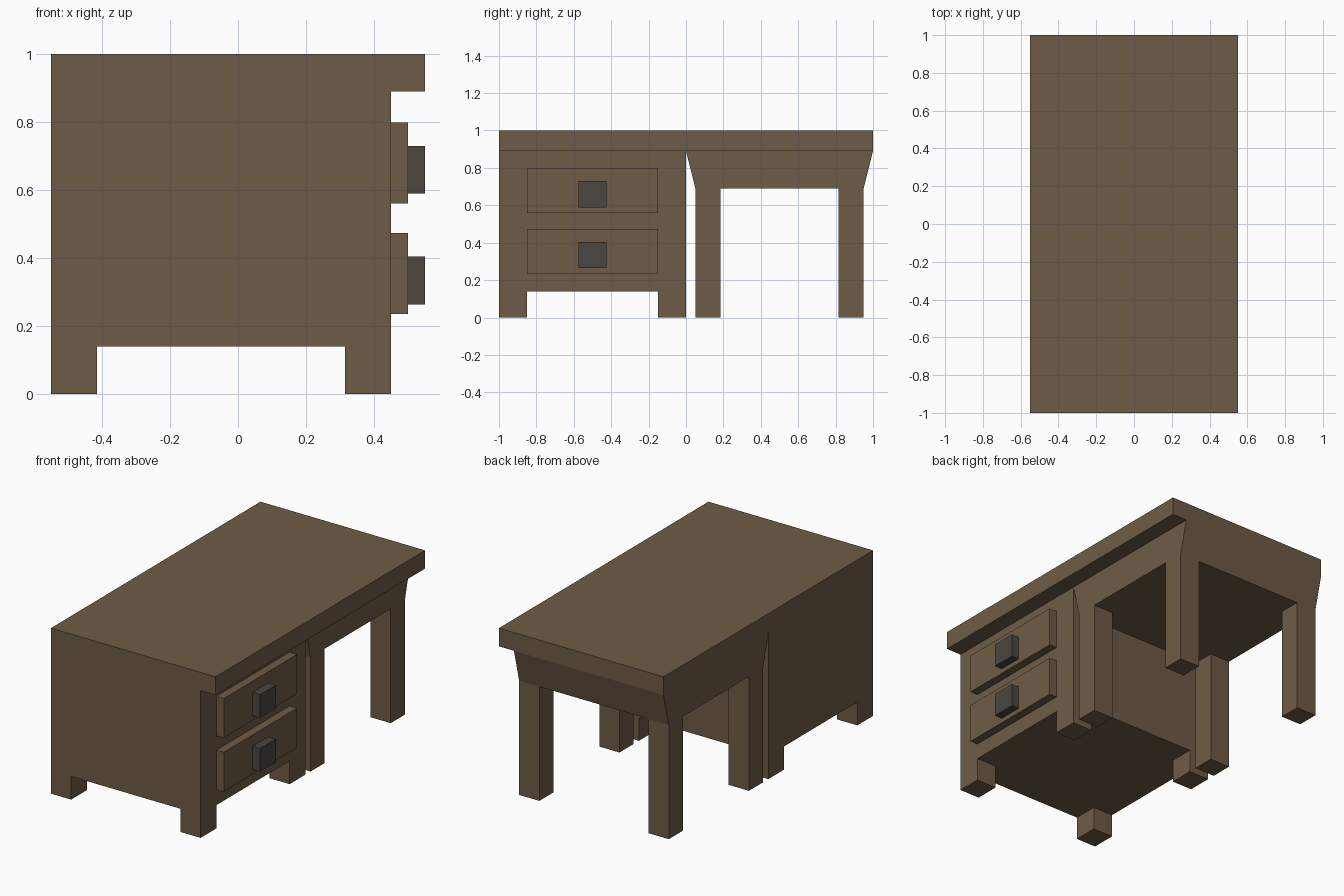
import bpy
import bmesh
from mathutils import Vector

if "Cube" in bpy.data.objects:
    bpy.data.objects.remove(bpy.data.objects["Cube"])


def material(name, rgb):
    mat = bpy.data.materials.new(name)
    mat.diffuse_color = (*rgb, 1)
    mat.use_nodes = True
    mat.node_tree.nodes["Principled BSDF"].inputs["Base Color"].default_value = mat.diffuse_color
    return mat


wood = material("brown_wood", (0.156, 0.105, 0.063))
metal = material("dark_metal", (0.07, 0.061, 0.05))


def make_object(name, bm, mat):
    bmesh.ops.recalc_face_normals(bm, faces=bm.faces)
    mesh = bpy.data.meshes.new(name)
    bm.to_mesh(mesh)
    bm.free()
    mesh.materials.append(mat)
    obj = bpy.data.objects.new(name, mesh)
    bpy.context.collection.objects.link(obj)
    return obj


def box_mesh(lo, hi):
    bm = bmesh.new()
    bmesh.ops.create_cube(bm, size=1)
    lo, hi = Vector(lo), Vector(hi)
    for v in bm.verts:
        v.co = [lo[i] + (v.co[i] + 0.5) * (hi[i] - lo[i]) for i in range(3)]
    return bm


def box(name, lo, hi, mat=wood):
    return make_object(name, box_mesh(lo, hi), mat)


def legged_body(name, lo, hi, leg_x, leg_y, taper=0.0):
    """Block narrowed in y at its underside, with corner legs pulled to the floor."""
    bm = box_mesh(lo, hi)
    y_mid = (lo[1] + hi[1]) / 2
    for v in bm.verts:
        if v.co.z < lo[2] + 1e-4:
            v.co.y += taper if v.co.y < y_mid else -taper
    x_cuts = (lo[0] + leg_x, hi[0] - leg_x)
    y_cuts = (lo[1] + taper + leg_y, hi[1] - taper - leg_y)
    for axis, cuts in ((0, x_cuts), (1, y_cuts)):
        for c in cuts:
            co, no = Vector(), Vector()
            co[axis], no[axis] = c, 1
            bmesh.ops.bisect_plane(bm, geom=bm.verts[:] + bm.edges[:] + bm.faces[:],
                                   plane_co=co, plane_no=no)
    corners = []
    for f in bm.faces:
        m = f.calc_center_median()
        if (m.z < lo[2] + 1e-4 and not x_cuts[0] < m.x < x_cuts[1]
                and not y_cuts[0] < m.y < y_cuts[1]):
            corners.append(f)
    for f in bmesh.ops.extrude_discrete_faces(bm, faces=corners)["faces"]:
        for v in f.verts:
            v.co.z = 0
    return make_object(name, bm, wood)


# Desk top, overhanging on the drawer side only
box("desk_top", (-0.55, -1, 0.89), (0.55, 1, 1))

# Drawer cabinet on short feet
legged_body("drawer_cabinet", (-0.55, -1, 0.14), (0.45, 0, 0.89), 0.135, 0.15)

# Open half: tapered apron on long legs
legged_body("apron_and_legs", (-0.55, 0, 0.69), (0.45, 1, 0.89), 0.135, 0.135, taper=0.05)

# Drawer fronts with block handles
for label, z in (("lower", 0.235), ("upper", 0.56)):
    box(label + "_drawer", (0.45, -0.85, z), (0.5, -0.15, z + 0.238))
    box(label + "_handle", (0.5, -0.575, z + 0.029), (0.55, -0.425, z + 0.17), metal)
